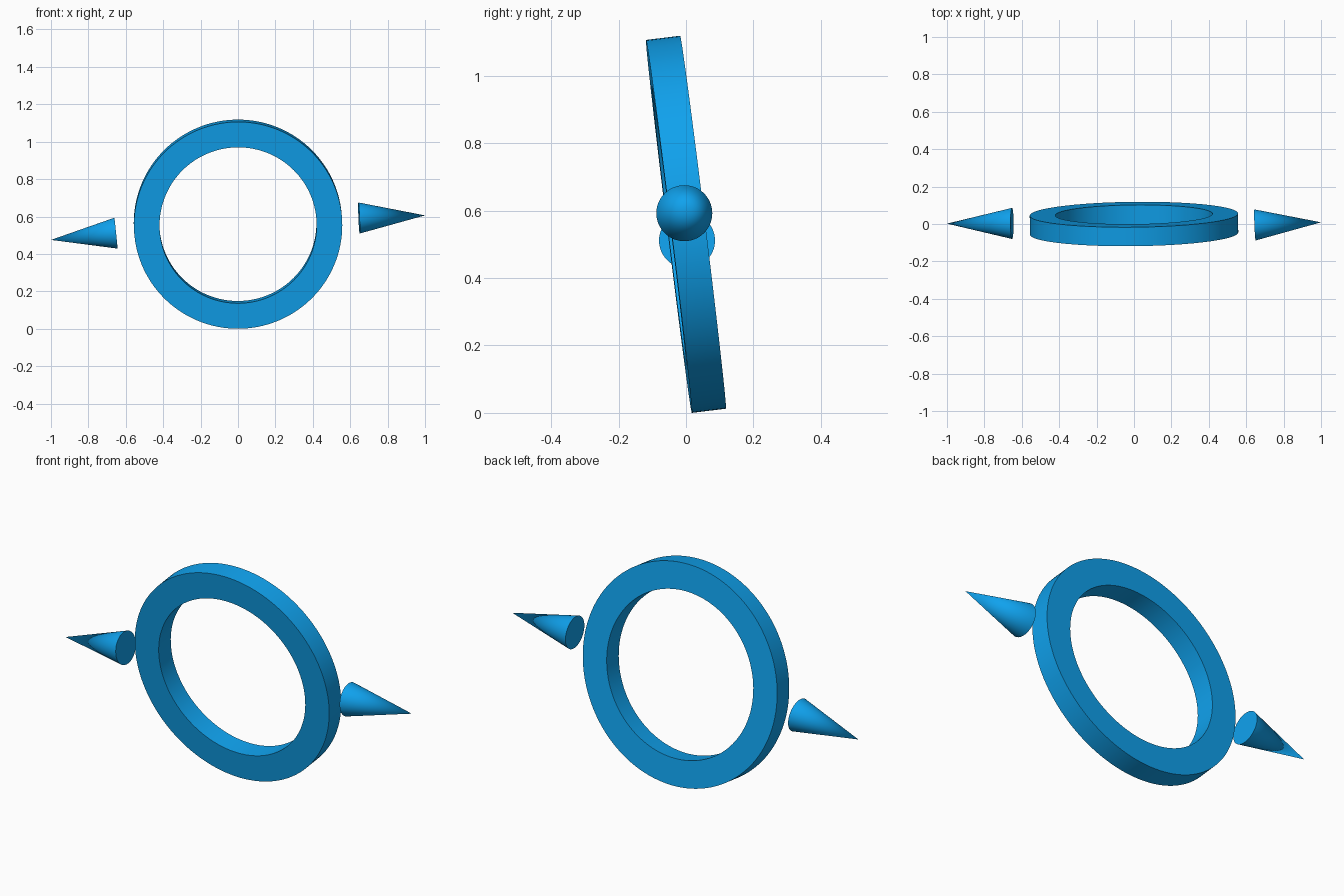
import bpy, bmesh, math
from mathutils import Vector

if "Cube" in bpy.data.objects:
    bpy.data.objects.remove(bpy.data.objects["Cube"])

blue = bpy.data.materials.new("blue")
blue.diffuse_color = (0.005, 0.36, 0.85, 1)
blue.use_nodes = True
blue.node_tree.nodes["Principled BSDF"].inputs["Base Color"].default_value = blue.diffuse_color


def lathe(name, profile, location, axis, steps, closed):
    """Spin an (radius, height) profile about local z, then aim z along axis."""
    bm = bmesh.new()
    verts = [bm.verts.new((r, 0, h)) for r, h in profile]
    edges = [bm.edges.new(p) for p in zip(verts, verts[1:])]
    if closed:
        edges.append(bm.edges.new((verts[-1], verts[0])))
    bmesh.ops.spin(bm, geom=verts + edges, cent=(0, 0, 0), axis=(0, 0, 1),
                   angle=math.tau, steps=steps)
    bmesh.ops.remove_doubles(bm, verts=bm.verts, dist=1e-5)
    bmesh.ops.recalc_face_normals(bm, faces=bm.faces)
    mesh = bpy.data.meshes.new(name)
    bm.to_mesh(mesh)
    bm.free()
    mesh.materials.append(blue)
    obj = bpy.data.objects.new(name, mesh)
    bpy.context.collection.objects.link(obj)
    obj.location = location
    obj.rotation_mode = 'QUATERNION'
    obj.rotation_quaternion = Vector(axis).to_track_quat('Z', 'Y')
    bpy.ops.object.select_all(action='DESELECT')
    obj.select_set(True)
    bpy.context.view_layer.objects.active = obj
    bpy.ops.object.shade_smooth_by_angle(angle=math.radians(30))
    return obj


def cone(name, base, tip, radius=0.083):
    base, axis = Vector(base), Vector(tip) - Vector(base)
    lathe(name, [(0, 0), (radius, 0), (0, axis.length)], base, axis, 64, False)


# Flat-sided ring, leaning forward at the top
tilt, yaw = math.radians(7), math.radians(0.6)
R_OUT, R_IN, HALF = 0.557, 0.42, 0.051
front = (math.sin(yaw), -math.cos(tilt), -math.sin(tilt))
height = R_OUT * math.cos(tilt) + HALF * math.sin(tilt)
lathe("ring", [(R_IN, -HALF), (R_OUT, -HALF), (R_OUT, HALF), (R_IN, HALF)],
      (0, 0, height), front, 128, True)

# Pointers on either side, aimed outward
cone("right_pointer", (0.647, -0.005, 0.592), (1.0, 0.009, 0.606))
cone("left_pointer", (-0.652, 0.003, 0.511), (-1.0, 0.002, 0.475))
